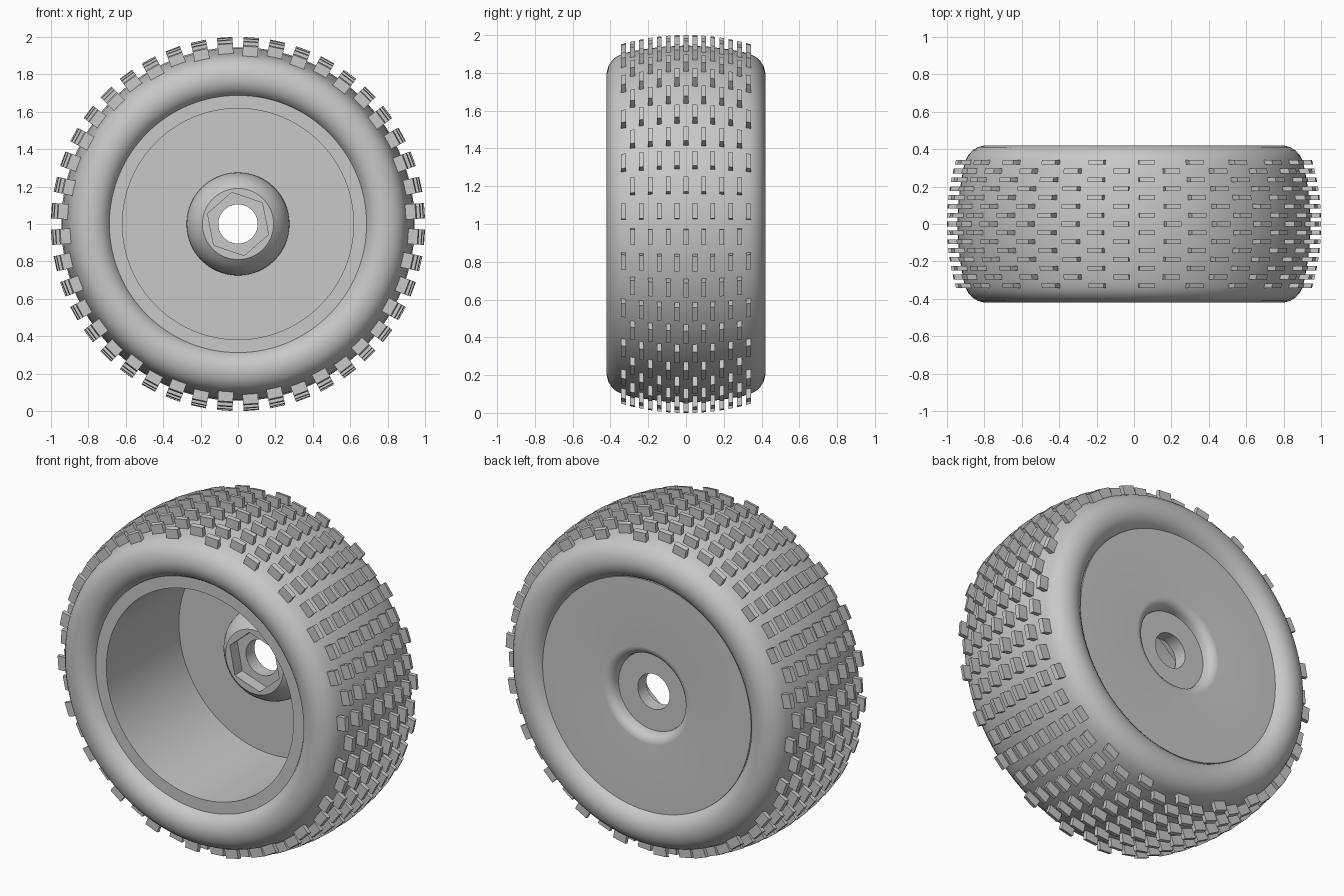
import bpy
import bmesh
from math import cos, sin, pi, radians
from mathutils import Matrix, Vector

if "Cube" in bpy.data.objects:
    bpy.data.objects.remove(bpy.data.objects["Cube"], do_unlink=True)

AXLE = Vector((0, 0, 1))

grey = bpy.data.materials.new("plain grey")
grey.use_nodes = True
colour = (0.58, 0.58, 0.58, 1)
grey.diffuse_color = colour
grey.node_tree.nodes["Principled BSDF"].inputs["Base Color"].default_value = colour


def finish(bm, name, smooth=True):
    bmesh.ops.recalc_face_normals(bm, faces=bm.faces)
    mesh = bpy.data.meshes.new(name)
    bm.to_mesh(mesh)
    bm.free()
    mesh.materials.append(grey)
    obj = bpy.data.objects.new(name, mesh)
    bpy.context.collection.objects.link(obj)
    if smooth:
        bpy.ops.object.select_all(action="DESELECT")
        obj.select_set(True)
        bpy.context.view_layer.objects.active = obj
        bpy.ops.object.shade_smooth_by_angle(angle=radians(32))
    return obj


def lathe(name, profile, segments):
    """Spin a closed (radius, y) loop round the axle; a radius may be a function of angle."""
    bm = bmesh.new()
    rings = []
    for radius, y in profile:
        ring = []
        for i in range(segments):
            a = 2 * pi * i / segments
            r = radius(a) if callable(radius) else radius
            ring.append(bm.verts.new(AXLE + Vector((r * cos(a), y, r * sin(a)))))
        rings.append(ring)
    for k, ring in enumerate(rings):
        after = rings[(k + 1) % len(rings)]
        for i in range(segments):
            j = (i + 1) % segments
            bm.faces.new((ring[i], ring[j], after[j], after[i]))
    return finish(bm, name)


def hexagon(a):
    """Radius of the hexagonal socket at angle a."""
    turn = (a - radians(101.25)) % (pi / 3)
    return 0.172 * cos(pi / 6) / cos(turn - pi / 6)


# Tyre: rounded sidewalls and a gently crowned tread, mirrored about the middle
half_tyre = [(0.68, 0.345), (0.69, 0.365), (0.705, 0.388), (0.73, 0.408),
             (0.765, 0.42), (0.80, 0.42), (0.835, 0.411), (0.865, 0.392),
             (0.886, 0.368), (0.90, 0.34), (0.911, 0.30), (0.924, 0.23),
             (0.938, 0.13)]
tyre = half_tyre + [(0.945, 0)] + [(r, -y) for r, y in reversed(half_tyre)]
lathe("tyre", tyre, 144)

# Rim: deep barrel open at the front, closed disc at the back, domed hub with socket
rim = [(0.688, -0.36), (0.688, 0.37),
       # back disc and its rounded recess
       (0.285, 0.37), (0.275, 0.369), (0.258, 0.362), (0.244, 0.35),
       (0.235, 0.332), (0.231, 0.305),
       # axle hole and hexagonal socket
       (0.105, 0.305), (0.105, 0.225), (hexagon, 0.225), (hexagon, 0.155),
       # hub dome
       (0.19, 0.155), (0.216, 0.178), (0.238, 0.204), (0.256, 0.234),
       (0.268, 0.266), (0.274, 0.295), (0.275, 0.325),
       # dish floor and barrel
       (0.618, 0.325), (0.618, -0.36)]
lathe("rim", rim, 96)

# Tread lugs: staggered rows of small blocks, sheared to follow the crown
bm = bmesh.new()
ROWS, PITCH, DEPTH, CROWN = 44, 0.0945, 0.085, 0.42
for row in range(ROWS):
    count = 8 if row % 2 == 0 else 7
    spin = Matrix.Rotation(-2 * pi * (row + 0.5) / ROWS, 4, "Y")
    for k in range(count):
        y = (k - (count - 1) / 2) * PITCH
        top = 1.0 - CROWN * y * y
        slope = Matrix.Identity(4)
        slope[0][1] = -2 * CROWN * y
        place = (Matrix.Translation(AXLE) @ spin
                 @ Matrix.Translation((top - DEPTH / 2, y, 0)) @ slope
                 @ Matrix.Diagonal((DEPTH, 0.025, 0.082, 1)))
        bmesh.ops.create_cube(bm, size=1, matrix=place)
finish(bm, "tread_lugs", smooth=False)
